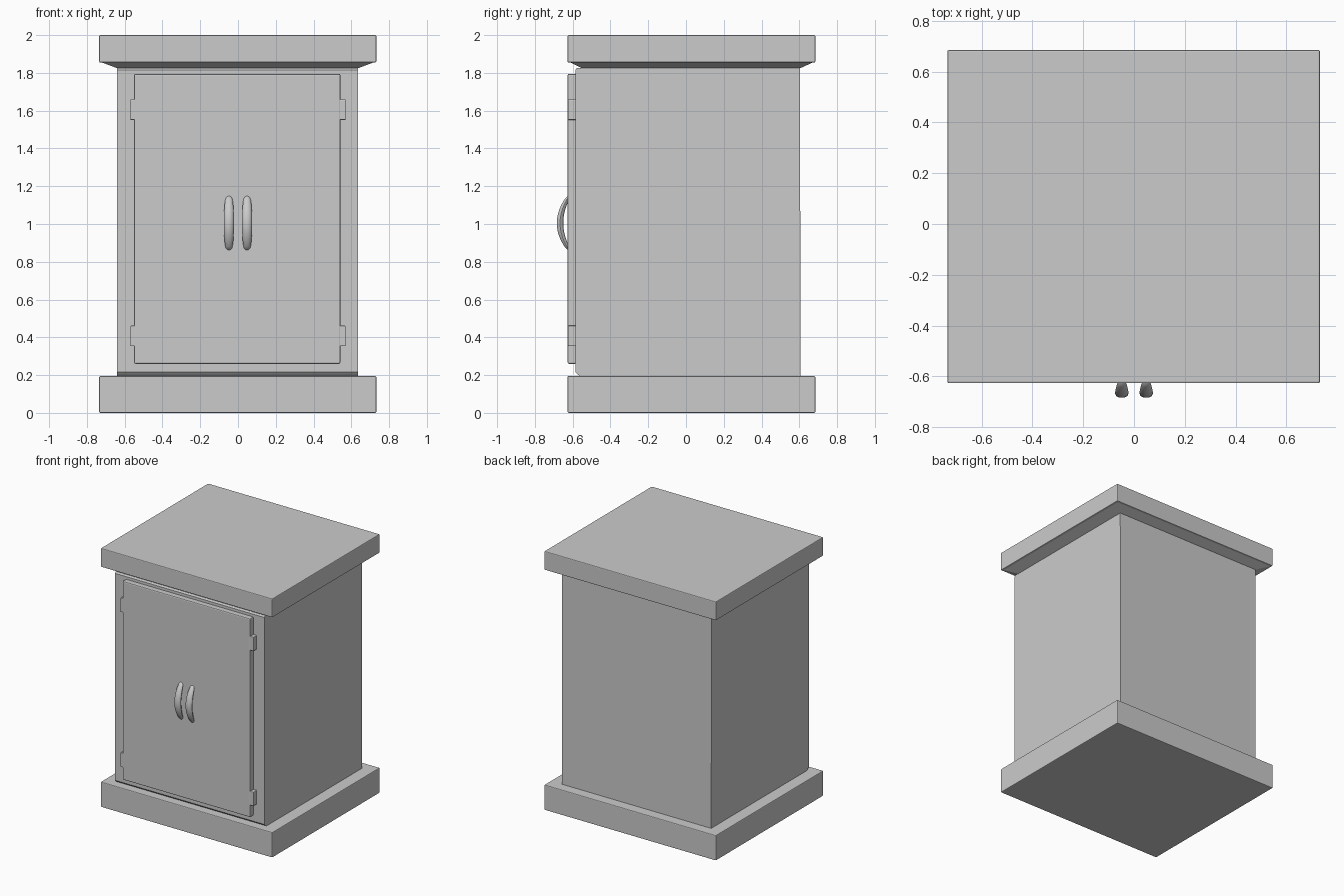
import bpy, bmesh, math

if "Cube" in bpy.data.objects:
    bpy.data.objects.remove(bpy.data.objects["Cube"])


def make(name, bm, bevel=0.0, smooth=False):
    bmesh.ops.recalc_face_normals(bm, faces=bm.faces)
    me = bpy.data.meshes.new(name)
    bm.to_mesh(me)
    bm.free()
    ob = bpy.data.objects.new(name, me)
    bpy.context.collection.objects.link(ob)
    if bevel:
        mod = ob.modifiers.new("bevel", 'BEVEL')
        mod.width = bevel
        mod.segments = 2
    if smooth:
        bpy.context.view_layer.objects.active = ob
        ob.select_set(True)
        bpy.ops.object.shade_smooth_by_angle(angle=math.radians(50))
        ob.select_set(False)
    return ob


def loft(name, rings, **kw):
    """Skin a list of closed point rings and cap both ends."""
    bm = bmesh.new()
    rows = [[bm.verts.new(p) for p in r] for r in rings]
    n = len(rows[0])
    for a, b in zip(rows, rows[1:]):
        for i in range(n):
            j = (i + 1) % n
            bm.faces.new((a[i], a[j], b[j], b[i]))
    bm.faces.new(rows[0])
    bm.faces.new(rows[-1])
    return make(name, bm, **kw)


def rect(x0, x1, y0, y1, z):
    return [(x0, y0, z), (x1, y0, z), (x1, y1, z), (x0, y1, z)]


def box(name, x0, x1, y0, y1, z0, z1, bevel=0.0):
    return loft(name, [rect(x0, x1, y0, y1, z0), rect(x0, x1, y0, y1, z1)], bevel=bevel)


# plinth and top slab
box("plinth", -0.735, 0.732, -0.627, 0.685, 0.0, 0.195, 0.006)
box("top_slab", -0.735, 0.732, -0.627, 0.685, 1.855, 2.0, 0.006)

# sloped moulding under the top
loft("top_moulding", [rect(-0.64, 0.636, -0.55, 0.605, 1.825),
                      rect(-0.725, 0.722, -0.617, 0.675, 1.857)])

# cabinet body: side profile with eased front edges
profile = [(0.607, 0.19), (-0.552, 0.19), (-0.574, 0.203), (-0.586, 0.216),
           (-0.586, 1.815), (-0.577, 1.827), (0.603, 1.827)]
loft("cabinet_body", [[(x, y, z) for y, z in profile] for x in (-0.64, 0.636)])

# door panel
box("door", -0.55, 0.542, -0.627, -0.58, 0.26, 1.795, 0.008)

# hinges and tapered bow handles on both sides
for side, s in (("left", -1), ("right", 1)):
    for level, z in (("lower", 0.408), ("upper", 1.605)):
        x0, x1 = sorted((s * 0.53, s * 0.57))
        box(f"{side}_{level}_hinge", x0, x1, -0.625, -0.58, z - 0.054, z + 0.054, 0.004)
    rings = []
    for k in range(13):
        t = -1 + k / 6
        y = -0.667 + 0.052 * t * t
        w = 0.35 + 0.65 * math.sqrt(1 - t * t)
        rings.append([(s * 0.048 + 0.027 * w * math.cos(a * math.tau / 10),
                       y + 0.018 * w * math.sin(a * math.tau / 10),
                       1.005 + 0.15 * t) for a in range(10)])
    loft(f"{side}_handle", rings, smooth=True)
